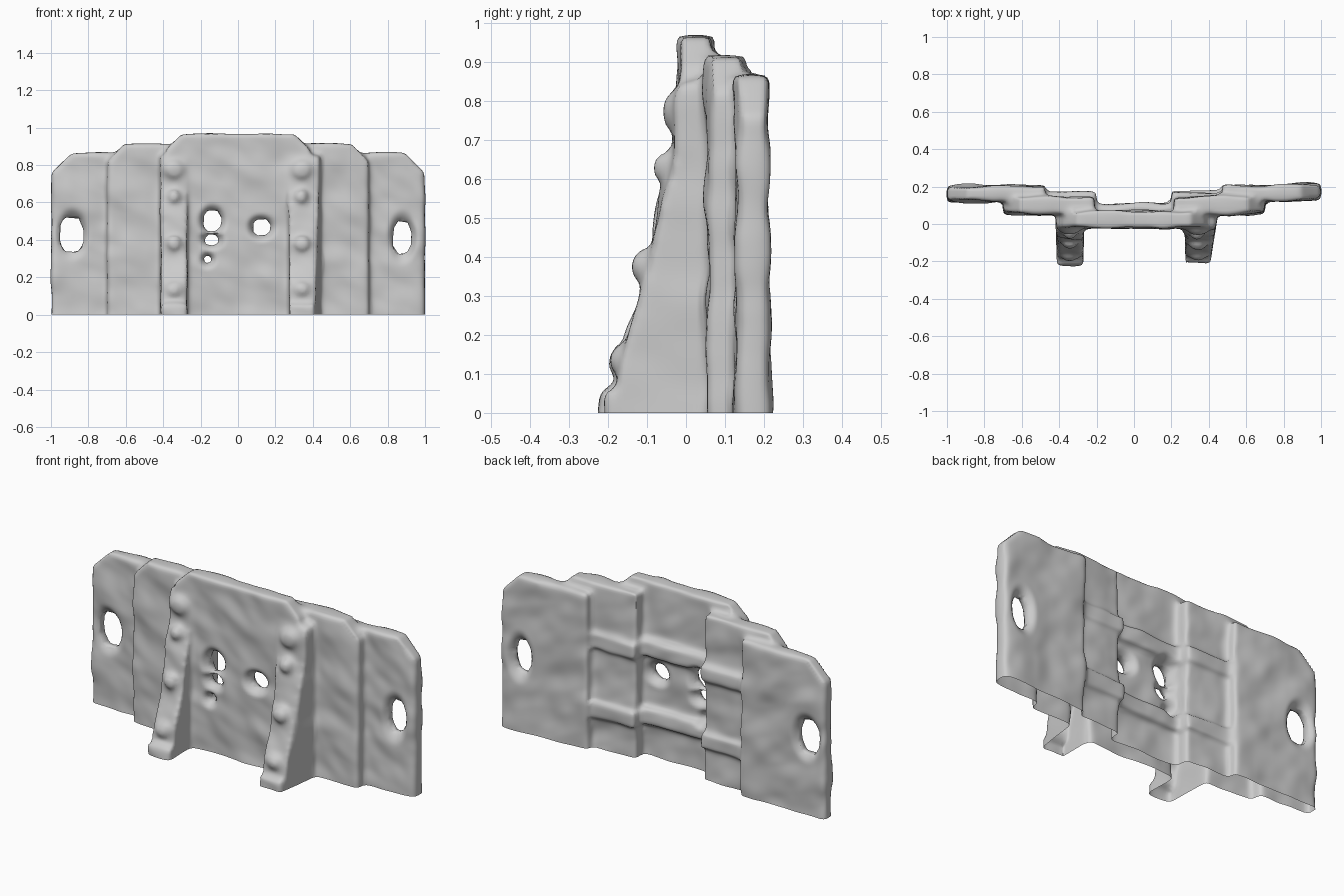
import bpy
import bmesh
from mathutils import Matrix, Vector, noise

cube = bpy.data.objects.get("Cube")
if cube:
    bpy.data.objects.remove(cube, do_unlink=True)

stone = bpy.data.materials.new("stone grey")
stone.use_nodes = True
GREY = (0.6, 0.6, 0.6, 1)
stone.diffuse_color = GREY
stone.node_tree.nodes["Principled BSDF"].inputs["Base Color"].default_value = GREY

FLOOR = -0.08  # parts start below ground and are trimmed flat later


def prism(bm, outline, start, end, place):
    """Extrude a closed outline between two depths."""
    rings = [[bm.verts.new(place(u, v, d)) for u, v in outline] for d in (start, end)]
    bm.faces.new(rings[0])
    bm.faces.new(rings[1][::-1])
    n = len(outline)
    for i in range(n):
        j = (i + 1) % n
        bm.faces.new((rings[0][j], rings[0][i], rings[1][i], rings[1][j]))


def lean(x):
    """The wings drift slightly backwards towards their tips, the left one more."""
    return (0.03 if x > 0 else 0.01) * max(0, abs(x) - 0.5)


def slab(bm, outline, front, back):
    prism(bm, outline, front, back, lambda u, v, d: (u, d + lean(u), v))


def box(bm, x0, x1, y0, y1, z0, z1):
    slab(bm, [(x0, z0), (x1, z0), (x1, z1), (x0, z1)], y0, y1)


def make_object(name, bm):
    bmesh.ops.recalc_face_normals(bm, faces=bm.faces)
    mesh = bpy.data.meshes.new(name)
    bm.to_mesh(mesh)
    bm.free()
    obj = bpy.data.objects.new(name, mesh)
    bpy.context.collection.objects.link(obj)
    return obj


wall = bmesh.new()

# Centre panel, in front of the others
half = [(0.405, FLOOR), (0.405, 0.82), (0.38, 0.89), (0.305, 0.967)]
slab(wall, half + [(-x, z) for x, z in reversed(half)], -0.02, 0.07)

# Buttress side profile, and its knobs: y, z, half width, half height
BUTTRESS = [(0.04, FLOOR), (-0.218, FLOOR), (-0.216, 0.05), (-0.183, 0.065),
            (-0.165, 0.17), (-0.117, 0.3), (-0.09, 0.43), (-0.06, 0.56),
            (-0.032, 0.68), (-0.025, 0.84), (0.04, 0.86)]
KNOBS = [(-0.155, 0.135, 0.06, 0.05), (-0.098, 0.38, 0.05, 0.045),
         (-0.042, 0.63, 0.04, 0.04), (-0.017, 0.775, 0.065, 0.06)]

for side in (-1, 1):
    # Middle panel
    slab(wall, [(side * x, z) for x, z in
                [(0.21, FLOOR), (0.7, FLOOR), (0.7, 0.82), (0.61, 0.915), (0.21, 0.915)]],
         0.052, 0.145)
    # Outer panel, set furthest back
    slab(wall, [(side * x, z) for x, z in
                [(0.475, FLOOR), (1.0, FLOOR), (1.0, 0.76), (0.89, 0.868), (0.475, 0.868)]],
         0.117, 0.2)
    # Buttress, the left one widening towards the wall
    taper = 0.13 if side > 0 else 0.02
    prism(wall, BUTTRESS, 0.272, 0.412,
          lambda u, v, d: (side * (d + (d > 0.3) * taper * (u + 0.2)), u, v))
    for y, z, w, h in KNOBS:
        bmesh.ops.create_uvsphere(
            wall, u_segments=16, v_segments=10, radius=1,
            matrix=Matrix.Translation((side * 0.342, y, z)) @ Matrix.Diagonal((w, 0.045, h, 1)))
    # Horizontal ribs behind the middle panels
    for z in (0.22, 0.6):
        x0, x1 = sorted((side * 0.2, side * 0.485))
        box(wall, x0, x1, 0.1, 0.172, z - 0.04, z + 0.04)

# Ribs behind the centre panel
for z in (0.23, 0.61):
    box(wall, -0.23, 0.23, 0.04, 0.11, z - 0.045, z + 0.045)

blank = make_object("wall_blank", wall)

# Ragged breaches: centre x, centre z, half width, half height
BREACHES = [(-0.887, 0.43, 0.06, 0.09), (0.88, 0.415, 0.05, 0.087),
            (-0.138, 0.5, 0.048, 0.056), (-0.14, 0.402, 0.036, 0.03),
            (-0.162, 0.295, 0.017, 0.017), (0.125, 0.465, 0.048, 0.043)]
ROUGH = [(1, 0.3), (0.6, 0.95), (-0.5, 1), (-0.95, 0.55), (-1, -0.5),
         (-0.55, -1), (0.5, -0.95), (0.95, -0.5)]
holes = bmesh.new()
for cx, cz, w, h in BREACHES:
    slab(holes, [(cx + u * w, cz + v * h) for u, v in ROUGH], -0.5, 0.5)
cutter = make_object("breach_cutter", holes)
cutter.hide_render = True

# Fuse the parts into one weathered skin
remesh = blank.modifiers.new("fuse", 'REMESH')
remesh.mode = 'VOXEL'
remesh.voxel_size = 0.013
cut = blank.modifiers.new("breaches", 'BOOLEAN')
cut.operation = 'DIFFERENCE'
cut.solver = 'EXACT'
cut.object = cutter
soften = blank.modifiers.new("soften", 'SMOOTH')
soften.factor = 0.5
soften.iterations = 10

bpy.context.view_layer.update()
graph = bpy.context.evaluated_depsgraph_get()
skin = bpy.data.meshes.new_from_object(blank.evaluated_get(graph))
skin.name = "barrier_wall"
for helper in (blank, cutter):
    bpy.data.objects.remove(helper, do_unlink=True)


def thinning(co):
    """How strongly the wall is worn thin at a point: full at a breach rim."""
    best = 0
    for cx, cz, w, h in BREACHES:
        ring = Vector(((co.x - cx) / w, (co.z - cz) / h)).length
        gap = max(0, ring - 1) * min(w, h) / 0.04
        best = max(best, 1 - gap)
    return 0.85 * best * best


# Lumpy surface, worn thin around the breaches
bm = bmesh.new()
bm.from_mesh(skin)
bm.normal_update()
shifts = []
for v in bm.verts:
    p = Vector((v.co.x * 5, v.co.y * 4, v.co.z * 6 + v.co.x * 2))
    lump = noise.noise(p) + 0.4 * noise.noise(p * 2 + Vector((3, 7, 1)))
    strength = 0.014 if abs(v.normal.y) > 0.6 else 0.006
    shifts.append(v.normal * lump * strength)
for v, shift in zip(bm.verts, shifts):
    v.co += shift
    core = 0.16 + lean(v.co.x) if abs(v.co.x) > 0.5 else 0.025
    v.co.y += (core - v.co.y) * thinning(v.co)

# Open, flat cut at the ground
bmesh.ops.bisect_plane(bm, geom=bm.verts[:] + bm.edges[:] + bm.faces[:], dist=1e-5,
                       plane_co=(0, 0, 0), plane_no=(0, 0, 1), clear_inner=True)
bm.to_mesh(skin)
bm.free()

skin.materials.clear()
skin.materials.append(stone)
barrier = bpy.data.objects.new("barrier_wall", skin)
bpy.context.collection.objects.link(barrier)
bpy.ops.object.select_all(action='DESELECT')
barrier.select_set(True)
bpy.context.view_layer.objects.active = barrier
bpy.ops.object.shade_smooth_by_angle(angle=1.2)
